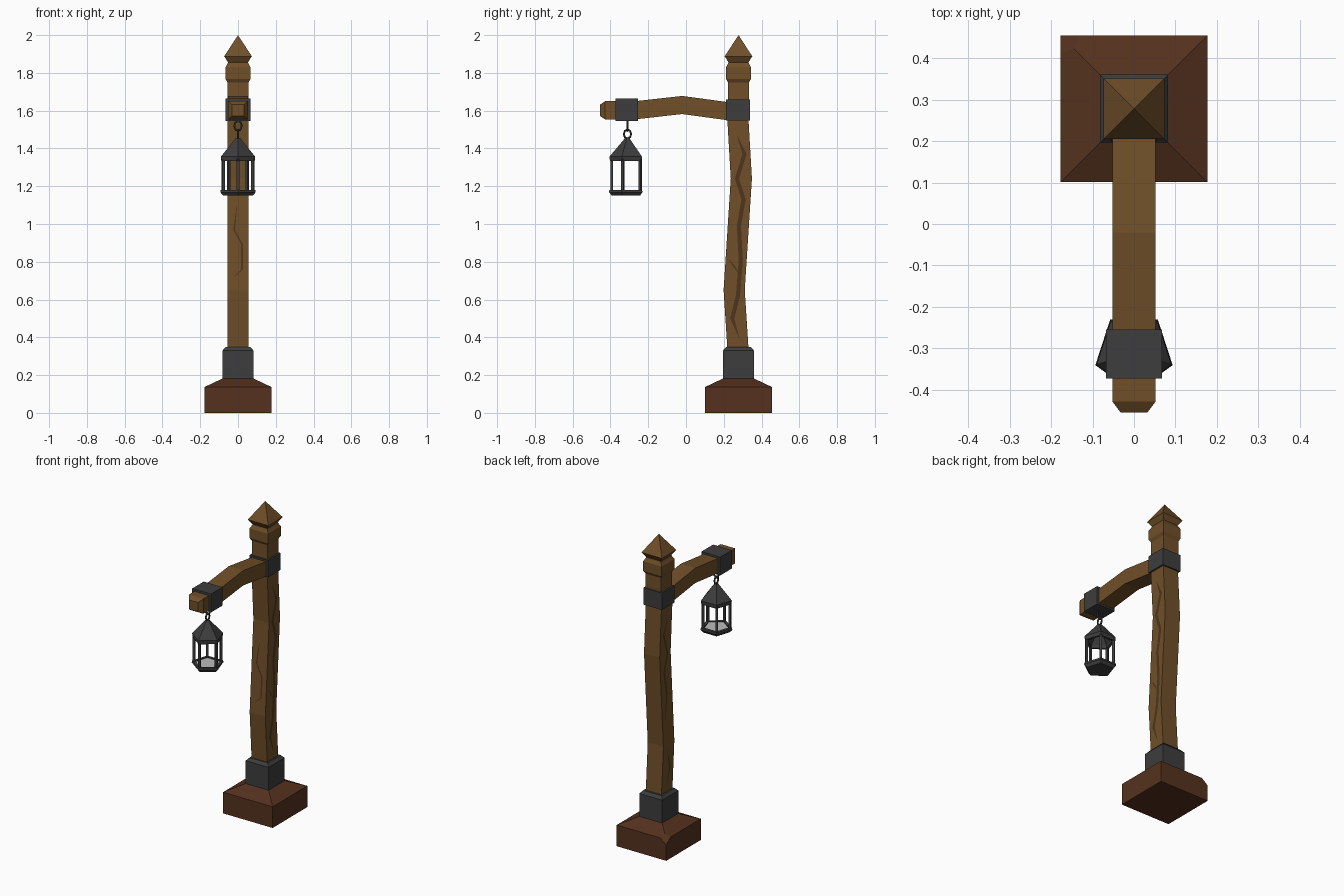
import bpy, bmesh, math
from mathutils import Vector, Matrix

if "Cube" in bpy.data.objects:
    bpy.data.objects.remove(bpy.data.objects["Cube"])


def material(name, rgb):
    m = bpy.data.materials.new(name)
    m.diffuse_color = (*rgb, 1)
    m.use_nodes = True
    m.node_tree.nodes["Principled BSDF"].inputs["Base Color"].default_value = m.diffuse_color
    return m


WOOD = material("wood", (0.16, 0.078, 0.022))
CRACK = material("crack_wood", (0.075, 0.036, 0.012))
PLINTH = material("red_wood", (0.09, 0.031, 0.013))
IRON = material("iron", (0.047, 0.047, 0.047))
PALE = material("pale_floor", (0.5, 0.5, 0.5))
PY = 0.278           # post centre y
LY = -0.31           # lantern centre y


def finish(name, bm, mat):
    bmesh.ops.recalc_face_normals(bm, faces=bm.faces)
    me = bpy.data.meshes.new(name)
    bm.to_mesh(me)
    bm.free()
    me.materials.append(mat)
    ob = bpy.data.objects.new(name, me)
    bpy.context.collection.objects.link(ob)
    return ob


def loft(rings):
    """Skin a list of equal-sized point rings and cap both ends."""
    bm = bmesh.new()
    vs = [[bm.verts.new(p) for p in r] for r in rings]
    n = len(vs[0])
    for a, b in zip(vs, vs[1:]):
        for i in range(n):
            j = (i + 1) % n
            bm.faces.new((a[i], a[j], b[j], b[i]))
    bm.faces.new(vs[0][::-1])
    bm.faces.new(vs[-1])
    bmesh.ops.remove_doubles(bm, verts=bm.verts, dist=1e-5)
    return bm


CORNERS = [(-1, -1), (1, -1), (1, 1), (-1, 1)]


def square(h, z, y=PY):
    return [(sx * h, y + sy * h, z) for sx, sy in CORNERS]


def penta(r, z):
    # corner points to the front, flat side to the post
    angs = [math.radians(-90 + 72 * i) for i in range(5)]
    return [(r * math.cos(a), LY + r * math.sin(a), z) for a in angs]


def box(name, x, y0, y1, z0, z1, mat):
    rings = [[(-x, y0, z), (x, y0, z), (x, y1, z), (-x, y1, z)] for z in (z0, z1)]
    return finish(name, loft(rings), mat)


# plinth, with one chipped upper corner at the back left
bm = loft([square(0.177, 0), square(0.177, 0.137), square(0.082, 0.182)])
n = Vector((-1, 1, 1.3)).normalized()
cut = bmesh.ops.bisect_plane(bm, geom=bm.verts[:] + bm.edges[:] + bm.faces[:],
                             plane_co=Vector((-0.155, PY + 0.155, 0.137)),
                             plane_no=n, clear_outer=True)
edges = [e for e in cut["geom_cut"] if isinstance(e, bmesh.types.BMEdge)]
bmesh.ops.holes_fill(bm, edges=edges)
finish("plinth", bm, PLINTH)

# iron foot collar
finish("foot_collar", loft([square(0.082, 0.17), square(0.082, 0.33),
                            square(0.066, 0.348)]), IRON)

# wavy post with turned finial
POST = [(0.18, 0.278), (0.34, 0.275), (0.65, 0.255), (1.24, 0.293), (1.55, 0.275), (1.68, 0.278)]
finial = [(0.056, 1.75), (0.066, 1.768), (0.066, 1.83), (0.056, 1.848),
          (0.053, 1.856), (0.073, 1.888), (0.0, 2.0)]
finish("post", loft([square(0.056, z, y) for z, y in POST]
                    + [square(h, z) for h, z in finial]), WOOD)
box("post_band", 0.066, 0.211, 0.340, 1.548, 1.658, IRON)


# arched arm with tapered tip
def arm_ring(y, z, hx, hz):
    return [(sx * hx, y, z + sz * hz) for sx, sz in CORNERS]


finish("arm", loft([arm_ring(0.26, 1.592, 0.052, 0.048), arm_ring(-0.02, 1.63, 0.052, 0.048),
                    arm_ring(-0.27, 1.602, 0.052, 0.048), arm_ring(-0.428, 1.602, 0.052, 0.048),
                    arm_ring(-0.455, 1.602, 0.032, 0.03)]), WOOD)
box("arm_band", 0.067, -0.372, -0.254, 1.545, 1.664, IRON)


# cracks: thin tapered strips lying on the wood
def crack(name, pts, place, w=0.011):
    bm = bmesh.new()
    last = None
    for i, (a, z) in enumerate(pts):
        h = w if 0 < i < len(pts) - 1 else 0.001
        cur = [bm.verts.new(place(a - h, z)), bm.verts.new(place(a + h, z))]
        if last:
            bm.faces.new((last[0], last[1], cur[1], cur[0]))
        last = cur
    finish(name, bm, CRACK)


def post_y(z):
    for (z0, y0), (z1, y1) in zip(POST, POST[1:]):
        if z <= z1:
            return y0 + (y1 - y0) * (z - z0) / (z1 - z0)


side = [(0.27, 1.47), (0.31, 1.37), (0.27, 1.24), (0.305, 1.13), (0.28, 0.99),
        (0.29, 0.81), (0.275, 0.62), (0.245, 0.5), (0.28, 0.4)]
branch = [(0.23, 0.81), (0.255, 0.775), (0.285, 0.73)]
front = [(-0.005, 1.1), (-0.02, 0.97), (0.022, 0.89), (0.022, 0.76), (-0.02, 0.72)]
crack("right_crack", side, lambda a, z: (0.0575, a, z))
crack("right_crack_branch", branch, lambda a, z: (0.0575, a, z), 0.006)
crack("left_crack", side[:6], lambda a, z: (-0.0575, a, z), 0.008)
crack("left_low_crack", side[6:], lambda a, z: (-0.0575, a, z), 0.008)
crack("front_crack", front, lambda a, z: (a, post_y(z) - 0.0575, z), 0.005)


# chain links, turned a quarter to each other
def link(name, z, sz, turn):
    bpy.ops.mesh.primitive_torus_add(major_segments=8, minor_segments=5,
                                     major_radius=0.019, minor_radius=0.0055)
    ob = bpy.context.object
    ob.name = name
    ob.data.transform(Matrix.Translation((0, LY, z)) @ Matrix.Rotation(turn, 4, 'Z')
                      @ Matrix.Diagonal((1, 1, sz, 1)) @ Matrix.Rotation(math.pi / 2, 4, 'X'))
    ob.data.materials.append(IRON)


link("upper_link", 1.52, 1.35, 0)
link("lower_link", 1.476, 1.2, math.pi / 2)

# five-sided lantern: hollow roof, shallow pan, corner bars
finish("lantern_roof", loft([penta(r, z) for r, z in [
    (0.012, 1.455), (0.095, 1.357), (0.093, 1.333), (0.076, 1.333), (0.076, 1.35), (0.012, 1.43)]]), IRON)
finish("lantern_pan", loft([penta(r, z) for r, z in [
    (0.082, 1.15), (0.098, 1.168), (0.096, 1.18), (0.076, 1.18), (0.076, 1.17)]]), IRON)
finish("lantern_floor", loft([penta(0.075, 1.171), penta(0.075, 1.176)]), PALE)
for i, (x, y, _) in enumerate(penta(0.083, 0)):
    bm = bmesh.new()
    bmesh.ops.create_cube(bm, size=1, matrix=Matrix.Translation((x, y, 1.258))
                          @ Matrix.Rotation(math.radians(72 * i), 4, 'Z')
                          @ Matrix.Diagonal((0.014, 0.014, 0.17, 1)))
    finish(f"lantern_bar_{i + 1}", bm, IRON)
